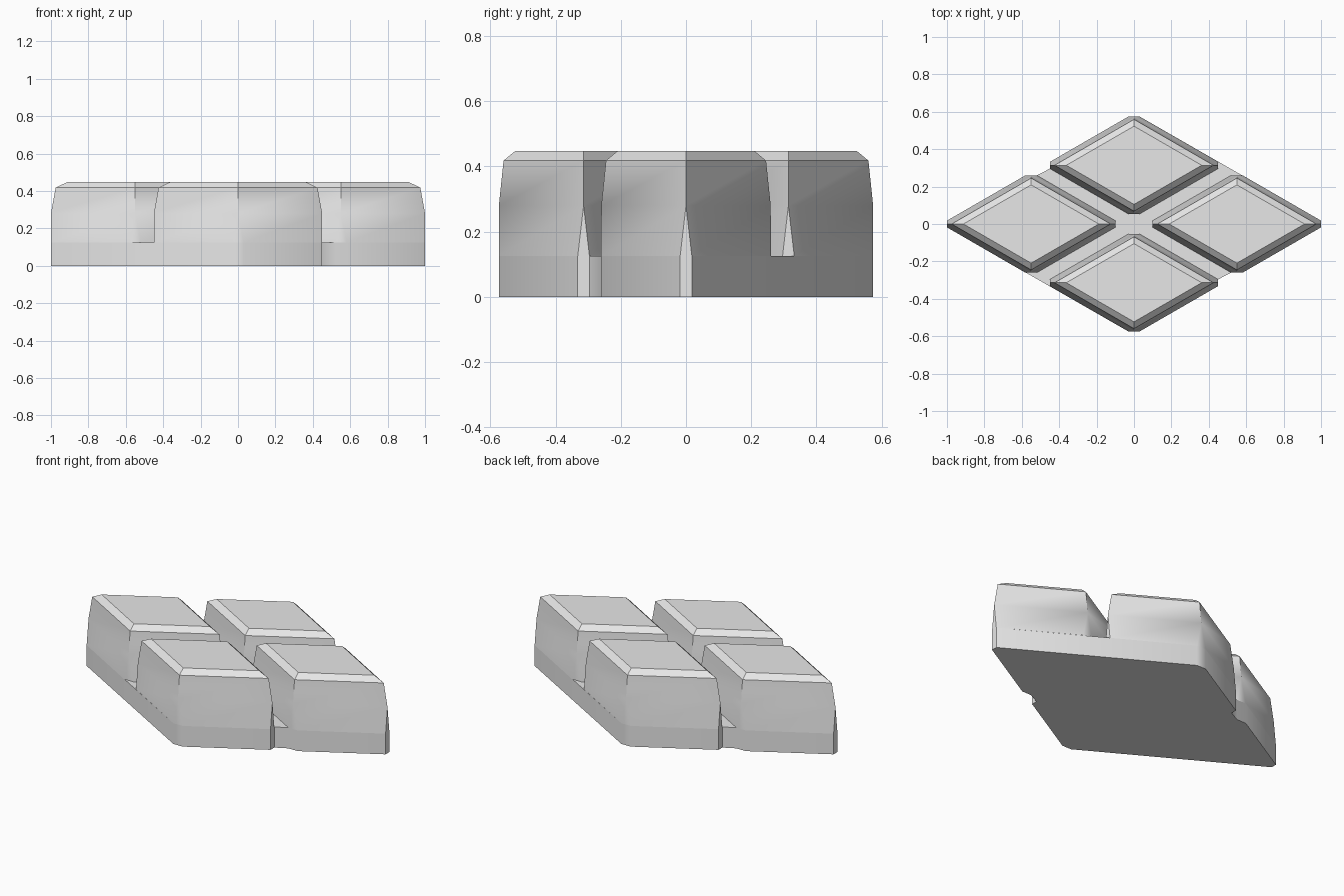
import bpy, bmesh

cube = bpy.data.objects.get("Cube")
if cube:
    bpy.data.objects.remove(cube, do_unlink=True)

SLOPE = 0.5774             # height to width ratio of each rhombus
A, B = 0.45, 0.26          # half width and half depth of one block
CX, CY = 0.55, 0.314       # block centre offsets
FLOOR = 0.125              # top of the joining slab
CUT = 0.018                # half width of the clipped acute tips
OUT = A + CUT / SLOPE      # unclipped half width at the slab
CUT_B = OUT - B / SLOPE    # half width of the clipped obtuse tips

grey = bpy.data.materials.new("plain_grey")
grey.use_nodes = True
grey.diffuse_color = (0.8, 0.8, 0.8, 1)
grey.node_tree.nodes["Principled BSDF"].inputs["Base Color"].default_value = (0.8, 0.8, 0.8, 1)


def finish(name, bm):
    bmesh.ops.recalc_face_normals(bm, faces=bm.faces)
    mesh = bpy.data.meshes.new(name)
    bm.to_mesh(mesh)
    bm.free()
    mesh.materials.append(grey)
    obj = bpy.data.objects.new(name, mesh)
    bpy.context.collection.objects.link(obj)
    bpy.ops.object.select_all(action='DESELECT')
    obj.select_set(True)
    bpy.context.view_layer.objects.active = obj
    bpy.ops.object.shade_smooth_by_angle(angle=0.6)


def block(name, x, y):
    """Rhombic block: clipped tips at the slab, pointed shoulder, bevelled top."""
    bm = bmesh.new()
    foot = [(A, -CUT), (A, CUT), (CUT_B, B), (-CUT_B, B),
            (-A, CUT), (-A, -CUT), (-CUT_B, -B), (CUT_B, -B)]
    foot = [bm.verts.new((x + u, y + v, FLOOR)) for u, v in foot]

    rings = []
    for half, z in ((A, 0.28), (0.425, 0.418), (0.362, 0.448)):
        tips = [(half, 0), (0, half * SLOPE), (-half, 0), (0, -half * SLOPE)]
        rings.append([bm.verts.new((x + u, y + v, z)) for u, v in tips])

    # Tapering tip triangles and side walls
    for i in range(4):
        j = (i + 1) % 4
        bm.faces.new((foot[2 * i], foot[2 * i + 1], rings[0][i]))
        bm.faces.new((foot[2 * i + 1], foot[2 * j], rings[0][j], rings[0][i]))
        for low, high in zip(rings, rings[1:]):
            bm.faces.new((low[i], low[j], high[j], high[i]))
    bm.faces.new(rings[-1])
    finish(name, bm)


block("left_block", CX, 0)
block("right_block", -CX, 0)
block("front_block", 0, -CY)
block("back_block", 0, CY)

# Joining slab, with a notch in two opposite sides
half_outline = [(CX + A, -CUT), (CX + A, CUT), (CUT_B, CY + B), (-CUT_B, CY + B),
                (-A, CY + CUT), (-A, CY - CUT), (-CX + CUT_B, B), (-CX - CUT_B, B)]
outline = half_outline + [(-u, -v) for u, v in half_outline]
bm = bmesh.new()
base = bm.faces.new([bm.verts.new((u, v, 0)) for u, v in outline])
top = bmesh.ops.extrude_face_region(bm, geom=[base], use_keep_orig=True)["geom"]
bmesh.ops.translate(bm, vec=(0, 0, FLOOR),
                    verts=[g for g in top if isinstance(g, bmesh.types.BMVert)])
finish("joining_slab", bm)
